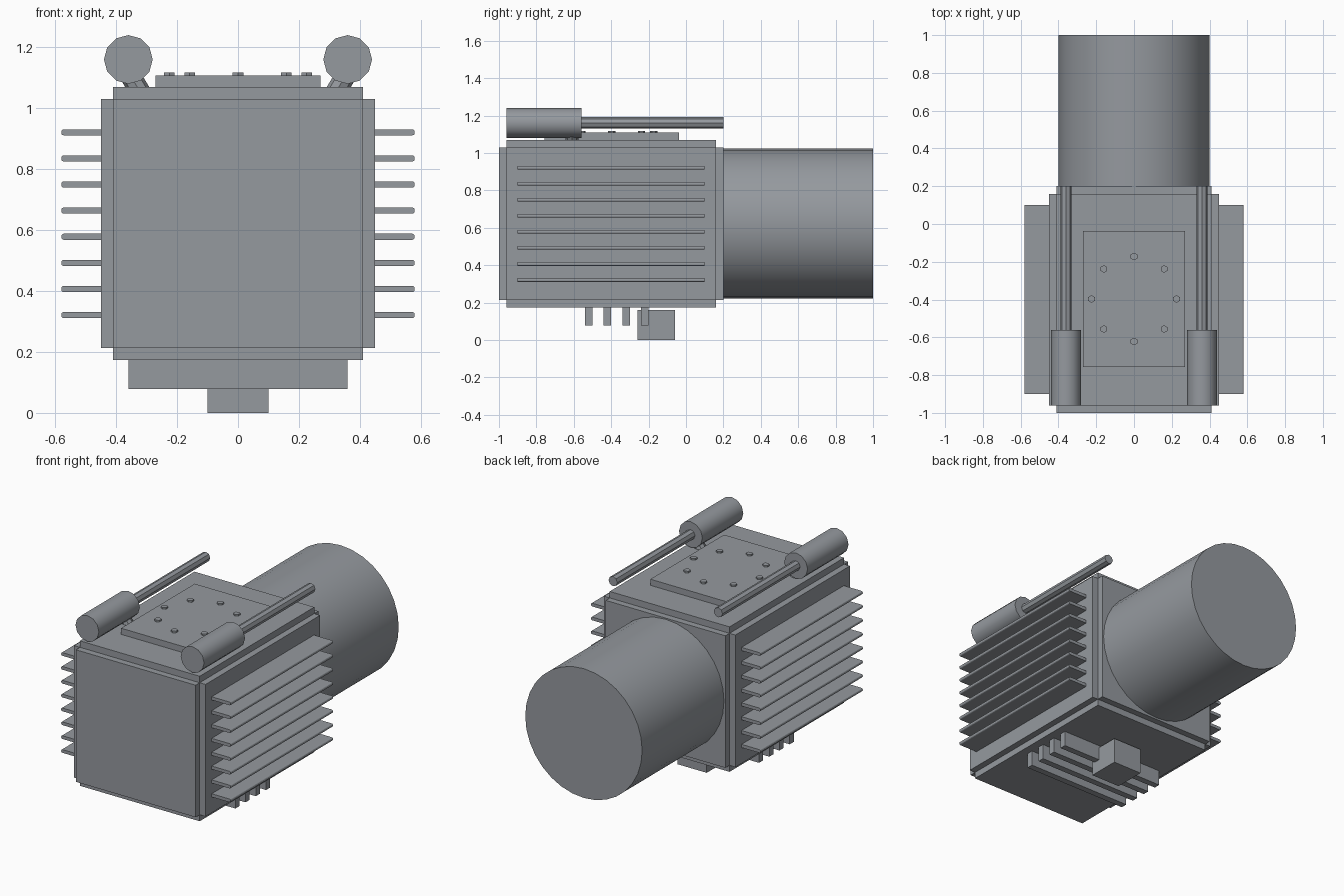
import bpy, math
from mathutils import Vector

if "Cube" in bpy.data.objects:
    bpy.data.objects.remove(bpy.data.objects["Cube"])

metal = bpy.data.materials.new("dark_metal")
metal.diffuse_color = (.30, .32, .345, 1)
metal.use_nodes = True
metal.node_tree.nodes["Principled BSDF"].inputs["Base Color"].default_value = metal.diffuse_color


def box(name, x, y, z, bevel=0):
    bpy.ops.mesh.primitive_cube_add(size=1)
    o = bpy.context.object
    o.name = name
    o.location = ((x[0] + x[1]) / 2, (y[0] + y[1]) / 2, (z[0] + z[1]) / 2)
    o.scale = (x[1] - x[0], y[1] - y[0], z[1] - z[0])
    bpy.ops.object.transform_apply(location=False, rotation=False, scale=True)
    o.data.materials.append(metal)
    if bevel:
        # Round only the long outer edges that run along y
        w = o.data.attributes.new("bevel_weight_edge", 'FLOAT', 'EDGE')
        for e in o.data.edges:
            p, q = (o.data.vertices[v].co for v in e.vertices)
            w.data[e.index].value = float(abs(p.y - q.y) > .01)
        m = o.modifiers.new("Bevel", 'BEVEL')
        m.limit_method = 'WEIGHT'
        m.width, m.segments = bevel, 3
    return o


def rod(name, a, b, r, sides, smooth=True):
    a, b = Vector(a), Vector(b)
    d = b - a
    bpy.ops.mesh.primitive_cylinder_add(vertices=sides, radius=r, depth=d.length,
                                        location=(a + b) / 2)
    o = bpy.context.object
    o.name = name
    o.rotation_euler = d.to_track_quat('Z', 'Y').to_euler()
    o.data.materials.append(metal)
    if smooth:
        bpy.ops.object.shade_smooth_by_angle(angle=math.radians(35))
    return o


# Housing: core with raised panels on all six sides, leaving stepped edges
box("housing_side_panels", (-.45, .45), (-.96, .16), (.213, 1.03))
box("housing_end_panels", (-.41, .41), (-1, .2), (.213, 1.03))
box("housing_top_bottom_panels", (-.41, .41), (-.96, .16), (.173, 1.07))

# Rear drum
rod("rear_drum", (0, .19, .623), (0, 1, .623), .4, 32)

# Top cover with a ring of hex bolts
box("top_cover", (-.27, .27), (-.757, -.037), (1.06, 1.108))
for i in range(8):
    a = math.tau * i / 8
    x, y = .225 * math.cos(a), -.397 + .225 * math.sin(a)
    rod("cover_bolt", (x, y, 1.10), (x, y, 1.118), .02, 6, False)

for s, side in ((-1, "left"), (1, "right")):
    # Cooling fins
    for i in range(8):
        z = .321 + i * .6 / 7
        xs = sorted((s * .42, s * .58))
        box(side + "_cooling_fin", xs, (-.9, .1), (z - .01, z + .01), .008)
    # Canister, rear rod and slanted strut
    rod(side + "_canister", (s * .36, -.96, 1.16), (s * .36, -.56, 1.16), .08, 12)
    rod(side + "_rod", (s * .36, -.58, 1.161), (s * .36, .2, 1.161), .03, 8, False)
    rod(side + "_strut", (s * .367, -.61, 1.13), (s * .319, -.61, 1.05), .034, 8, False)

# Underside ribs and foot block
for i in range(4):
    y = -.52 + .1 * i
    box("bottom_rib", (-.36, .36), (y - .02, y + .02), (.078, .19))
box("foot_block", (-.1, .1), (-.26, -.06), (0, .16))
